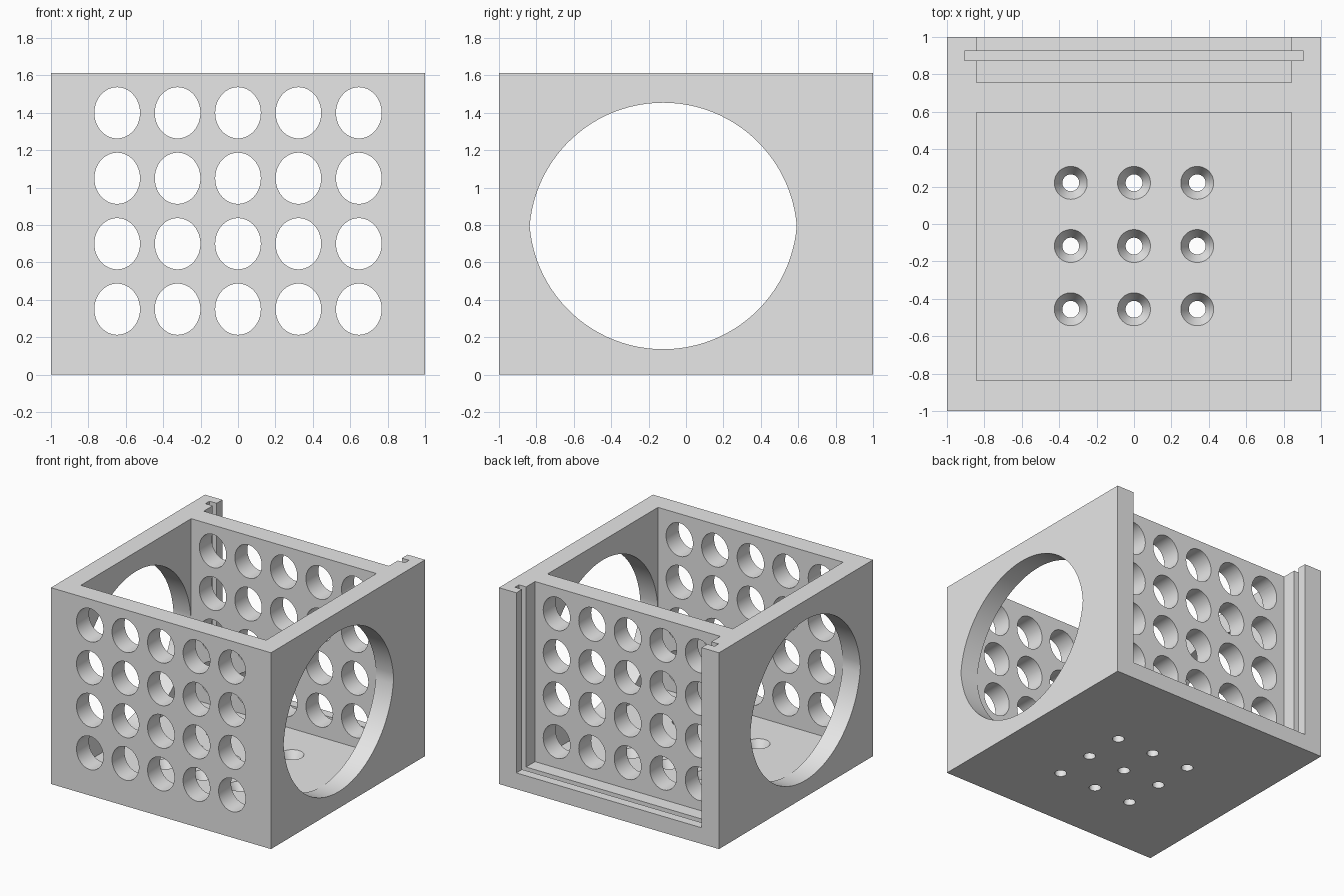
import bpy
import bmesh
from math import radians, pi, cos, sin, asin

old = bpy.data.objects.get("Cube")
if old:
    bpy.data.objects.remove(old, do_unlink=True)

HEIGHT = 1.613
FLOOR = 0.133      # top of the floor plate
INNER = 0.842      # half width of both chambers

grey = bpy.data.materials.new("plain grey")
grey.use_nodes = True
grey.diffuse_color = (0.8, 0.8, 0.8, 1)
grey.node_tree.nodes["Principled BSDF"].inputs["Base Color"].default_value = (0.8, 0.8, 0.8, 1)


def loft(bm, rings):
    """Closed solid through a list of equal-length point rings."""
    loops = [[bm.verts.new(p) for p in ring] for ring in rings]
    n = len(loops[0])
    faces = [bm.faces.new(loops[0]), bm.faces.new(loops[-1])]
    for a, b in zip(loops, loops[1:]):
        for i in range(n):
            j = (i + 1) % n
            faces.append(bm.faces.new((a[i], a[j], b[j], b[i])))
    bmesh.ops.recalc_face_normals(bm, faces=faces)


def box(bm, x, y, z):
    loft(bm, [[(x[0], y[0], h), (x[1], y[0], h), (x[1], y[1], h), (x[0], y[1], h)] for h in z])


def ellipse(rx, ry, n=48):
    return [(rx * cos(2 * pi * i / n), ry * sin(2 * pi * i / n)) for i in range(n)]


def make(name, bm):
    mesh = bpy.data.meshes.new(name)
    bm.to_mesh(mesh)
    bm.free()
    obj = bpy.data.objects.new(name, mesh)
    bpy.context.collection.objects.link(obj)
    mesh.materials.append(grey)
    return obj


# Solid block of the housing
bm = bmesh.new()
box(bm, (-1, 1), (-1, 1), (0, HEIGHT))
housing = make("housing", bm)
cutters = []

# Main chamber and the open bay at the back
bm = bmesh.new()
box(bm, (-INNER, INNER), (-0.838, 0.595), (FLOOR, 2))
box(bm, (-INNER, INNER), (0.757, 1.2), (FLOOR, 2))
cutters.append(make("chamber_cutter", bm))

# Groove for a sliding panel in the side walls and floor
bm = bmesh.new()
box(bm, (-0.907, 0.907), (0.873, 0.925), (0.07, 2.1))
cutters.append(make("panel_groove_cutter", bm))

# Vent grid through the front and inner walls
bm = bmesh.new()
for col in range(-2, 3):
    for row in range(1, 5):
        ring = [(col * 0.323 + u, row * 0.35 + v) for u, v in ellipse(0.122, 0.137)]
        loft(bm, [[(u, y, v) for u, v in ring] for y in (-1.2, 1.15)])
cutters.append(make("vent_grid_cutter", bm))

# Large side opening made from two mirrored arcs
half_width, rise = 0.714, 0.659
radius = (half_width ** 2 + rise ** 2) / (2 * rise)
sweep = asin(half_width / radius)
steps = 48
arc = []
for i in range(steps):
    a = -sweep + 2 * sweep * i / steps
    arc.append((radius * sin(a), radius * cos(a) - radius + rise))
outline = arc + [(-u, -v) for u, v in arc]
bm = bmesh.new()
loft(bm, [[(x, u - 0.122, v + 0.795) for u, v in outline] for x in (-1.2, 1.2)])
cutters.append(make("side_opening_cutter", bm))

# Countersunk screw holes in the floor
bm = bmesh.new()
profile = [(0.045, -0.1), (0.045, 0.055), (0.088, FLOOR), (0.088, 0.2)]
for col in (-1, 0, 1):
    for row in (-1, 0, 1):
        cx, cy = col * 0.338, row * 0.338 - 0.118
        loft(bm, [[(cx + u, cy + v, z) for u, v in ellipse(r, r)] for r, z in profile])
cutters.append(make("screw_hole_cutter", bm))

# Cut everything out of the block
bpy.ops.object.select_all(action="DESELECT")
bpy.context.view_layer.objects.active = housing
housing.select_set(True)
for cutter in cutters:
    cutter.hide_render = True
    mod = housing.modifiers.new(cutter.name, "BOOLEAN")
    mod.operation = "DIFFERENCE"
    mod.solver = "EXACT"
    mod.object = cutter
    bpy.ops.object.modifier_apply(modifier=mod.name)
    bpy.data.objects.remove(cutter, do_unlink=True)

bpy.ops.object.shade_smooth_by_angle(angle=radians(25))
